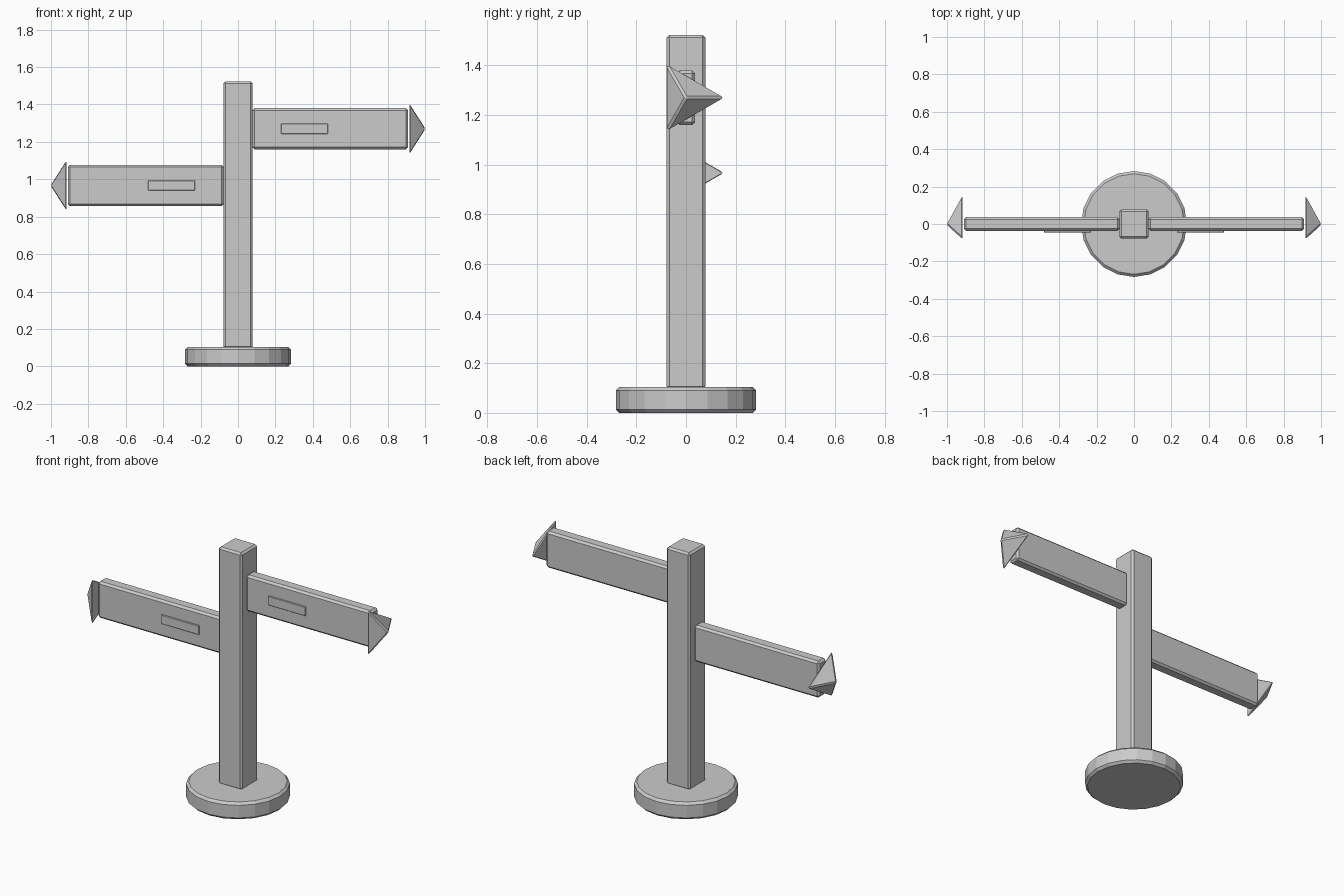
import bpy
from math import pi

if "Cube" in bpy.data.objects:
    bpy.data.objects.remove(bpy.data.objects["Cube"])


def finish(obj, name, width):
    """Name the part and chamfer its edges."""
    obj.name = name
    if width:
        mod = obj.modifiers.new("chamfer", 'BEVEL')
        mod.width = width
        mod.segments = 1
        mod.limit_method = 'ANGLE'
        mod.angle_limit = 0.5
    return obj


def box(name, x, y, z, width):
    """Box from (min, max) ranges on each axis."""
    spans = (x, y, z)
    bpy.ops.mesh.primitive_cube_add(size=1, location=[(a + b) / 2 for a, b in spans])
    obj = bpy.context.object
    obj.scale = [abs(b - a) for a, b in spans]
    bpy.ops.object.transform_apply(location=False, rotation=False, scale=True)
    return finish(obj, name, width)


# round base
bpy.ops.mesh.primitive_cylinder_add(vertices=20, radius=0.283, depth=0.104, location=(0, 0, 0.052))
finish(bpy.context.object, "base", 0.014)

# square post
box("post", (-0.078, 0.078), (-0.078, 0.078), (0.095, 1.523), 0.011)

# one sign each side: board, raised label plate and three-sided pointed tip
for side, s, z in (("right", 1, 1.27), ("left", -1, 0.967)):
    box(side + "_board", (s * 0.076, s * 0.91), (-0.037, 0.037), (z - 0.11, z + 0.11), 0.012)
    box(side + "_label", (s * 0.23, s * 0.48), (-0.046, -0.03), (z - 0.027, z + 0.027), 0.002)
    bpy.ops.mesh.primitive_cone_add(vertices=3, radius1=0.163, depth=0.09,
                                    location=(s * 0.961, 0, z), rotation=(0, s * pi / 2, 0))
    finish(bpy.context.object, side + "_tip", 0.008)
